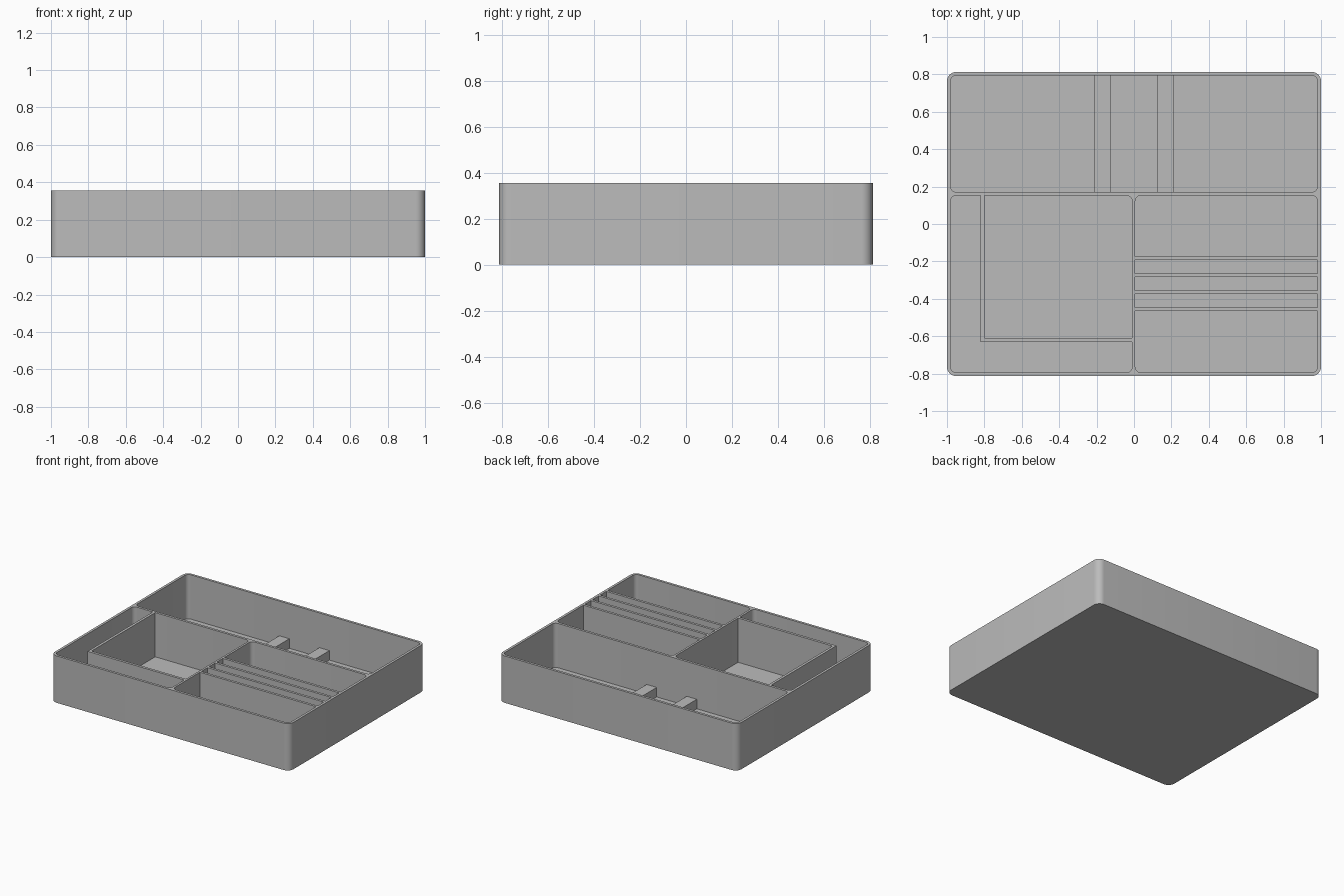
import bpy
import bmesh
from mathutils import Matrix, Vector

cube = bpy.data.objects.get("Cube")
if cube:
    bpy.data.objects.remove(cube, do_unlink=True)

HEIGHT, FLOOR, WALL = 0.355, 0.02, 0.019
HALF_X, HALF_Y = 1.0, 0.813
IN_X, IN_Y = HALF_X - WALL, HALF_Y - WALL
DIV_LOW, DIV_HIGH = 0.152, 0.171   # cross divider
MID = 0.0095                       # half thickness of the centre divider

grey = bpy.data.materials.new("plain grey")
grey.use_nodes = True
grey.diffuse_color = (0.5, 0.5, 0.5, 1)
grey.node_tree.nodes["Principled BSDF"].inputs["Base Color"].default_value = (0.5, 0.5, 0.5, 1)


def add_block(bm, x0, x1, y0, y1, z0, z1, radius=0):
    """Box between two corners, with optionally rounded upright edges."""
    size = Vector((x1 - x0, y1 - y0, z1 - z0))
    centre = Vector((x0 + x1, y0 + y1, z0 + z1)) / 2
    matrix = Matrix.Translation(centre) @ Matrix.Diagonal(size).to_4x4()
    verts = bmesh.ops.create_cube(bm, size=1, matrix=matrix)["verts"]
    if radius:
        edges = {e for v in verts for e in v.link_edges
                 if abs(e.verts[0].co.z - e.verts[1].co.z) > 0.01}
        bmesh.ops.bevel(bm, geom=list(edges), offset=radius, segments=8,
                        profile=0.5, affect="EDGES")


def make_object(name, blocks):
    bm = bmesh.new()
    for block in blocks:
        add_block(bm, *block)
    mesh = bpy.data.meshes.new(name)
    bm.to_mesh(mesh)
    bm.free()
    mesh.materials.append(grey)
    obj = bpy.data.objects.new(name, mesh)
    bpy.context.collection.objects.link(obj)
    return obj


# Tray shell with three rounded compartments hollowed out
tray = make_object("tray_shell", [(-HALF_X, HALF_X, -HALF_Y, HALF_Y, 0, HEIGHT, 0.05)])
top = HEIGHT + 0.1
pockets = make_object("compartment_cutter", [
    (-IN_X, IN_X, DIV_HIGH, IN_Y, FLOOR, top, 0.03),
    (-IN_X, -MID, -IN_Y, DIV_LOW, FLOOR, top, 0.03),
    (MID - 0.003, IN_X, -IN_Y, DIV_LOW, FLOOR, top, 0.03),
])
pockets.hide_render = True
cut = tray.modifiers.new("hollow", "BOOLEAN")
cut.operation = "DIFFERENCE"
cut.solver = "EXACT"
cut.object = pockets
bpy.context.view_layer.objects.active = tray
tray.select_set(True)
bpy.ops.object.modifier_apply(modifier=cut.name)
bpy.data.objects.remove(pockets, do_unlink=True)
bpy.ops.object.shade_smooth_by_angle()

# Angled wall making a square bin inside the left front compartment
make_object("bin_side_wall", [(-0.82, -0.80, -0.63, DIV_LOW, FLOOR, HEIGHT)])
make_object("bin_front_wall", [(-0.80, -MID, -0.63, -0.61, FLOOR, HEIGHT)])

# Four thin ribs across the other front compartment
for i in range(4):
    y = -0.182 - i * 0.0915
    make_object(f"slot_rib_{i + 1}",
                [(MID - 0.003, IN_X, y - 0.0095, y + 0.0095, FLOOR, HEIGHT)])

# Two low rest bars on the floor of the back compartment
for name, x in (("left", 0.168), ("right", -0.168)):
    make_object(f"rest_bar_{name}",
                [(x - 0.042, x + 0.042, DIV_HIGH, IN_Y, FLOOR, 0.092)])
